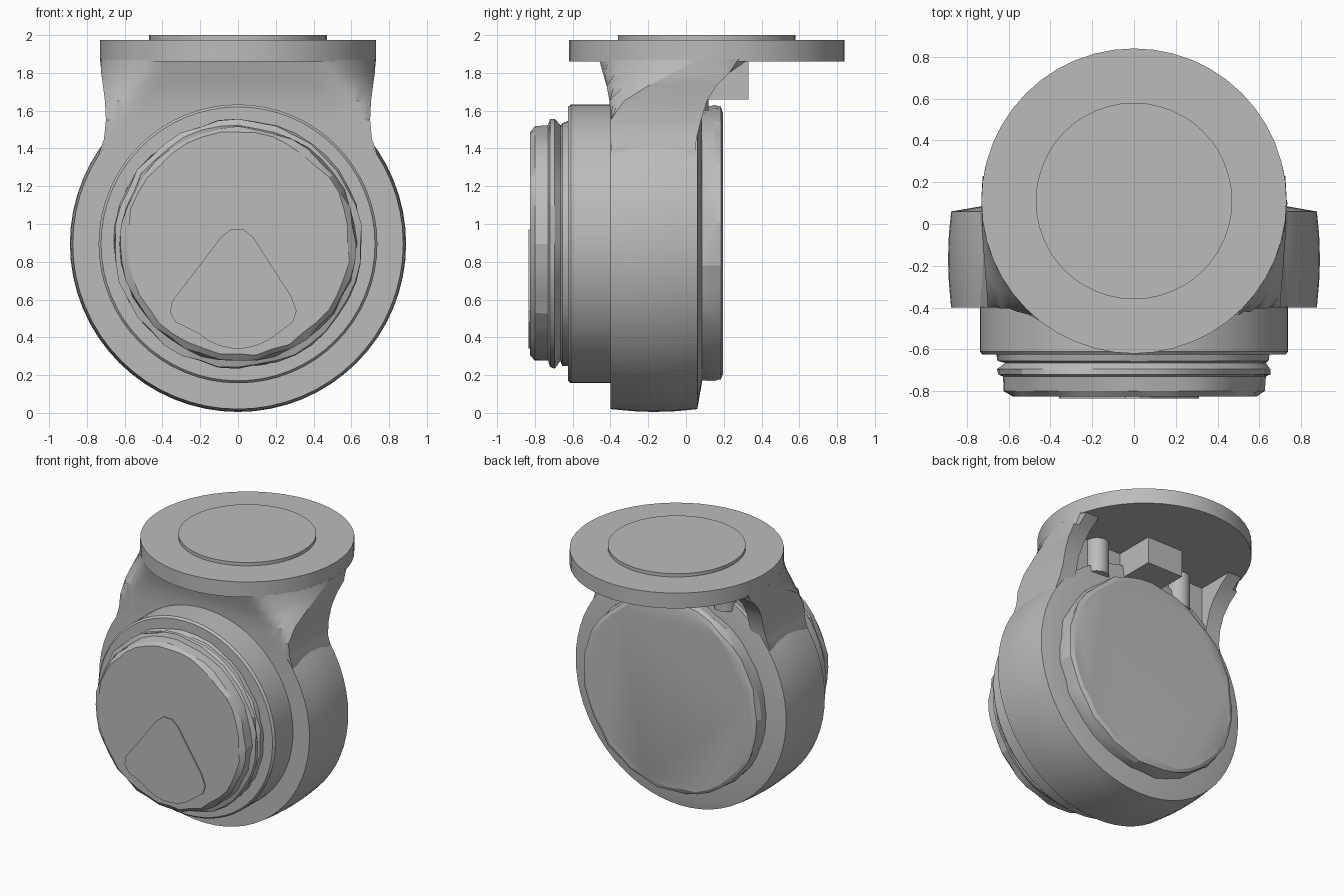
import bpy, bmesh, math, random
from mathutils import Vector

random.seed(4)
cube = bpy.data.objects.get("Cube")
if cube:
    bpy.data.objects.remove(cube, do_unlink=True)

grey = bpy.data.materials.new("neutral grey")
grey.use_nodes = True
grey.diffuse_color = (0.5, 0.5, 0.5, 1)
grey.node_tree.nodes["Principled BSDF"].inputs["Base Color"].default_value = (0.5, 0.5, 0.5, 1)


def finish(name, bm, smooth=30):
    """Turn a bmesh into a shaded object."""
    bmesh.ops.recalc_face_normals(bm, faces=bm.faces)
    mesh = bpy.data.meshes.new(name)
    bm.to_mesh(mesh)
    bm.free()
    mesh.materials.append(grey)
    ob = bpy.data.objects.new(name, mesh)
    bpy.context.collection.objects.link(ob)
    if smooth:
        bpy.ops.object.select_all(action="DESELECT")
        ob.select_set(True)
        bpy.context.view_layer.objects.active = ob
        bpy.ops.object.shade_smooth_by_angle(angle=math.radians(smooth))
    return ob


def loft(name, sections, smooth=30):
    """Join closed sections of equal length and cap both ends."""
    bm = bmesh.new()
    rings = [[bm.verts.new(p) for p in s] for s in sections]
    n = len(rings[0])
    for a, b in zip(rings, rings[1:]):
        for i in range(n):
            j = (i + 1) % n
            bm.faces.new((a[i], a[j], b[j], b[i]))
    bm.faces.new(rings[0])
    bm.faces.new(rings[-1])
    return finish(name, bm, smooth)


def drum(name, profile, cz=0.895, sides=64, rough=0.0, smooth=30):
    """Turn (y, radius) pairs around a front-to-back axis."""
    sections = []
    for y, r in profile:
        ring = []
        for i in range(sides):
            a = math.tau * i / sides
            q = r + random.uniform(-rough, rough)
            ring.append((q * math.cos(a), y, cz + q * math.sin(a)))
        sections.append(ring)
    return loft(name, sections, smooth)


def post(name, x, y, r, z0, z1, sides=48):
    """Upright cylinder."""
    circle = [(x + r * math.cos(math.tau * i / sides),
               y + r * math.sin(math.tau * i / sides)) for i in range(sides)]
    return loft(name, [[(px, py, z) for px, py in circle] for z in (z0, z1)])


def box(name, lo, hi):
    (x0, y0, z0), (x1, y1, z1) = lo, hi
    base = [(x0, y0), (x1, y0), (x1, y1), (x0, y1)]
    return loft(name, [[(x, y, z) for x, y in base] for z in (z0, z1)], 0)


# Mounting flange and raised disc
post("flange", 0, 0.11, 0.73, 1.86, 1.975)
post("flange_disc", 0, 0.11, 0.47, 1.97, 2.0)

# Neck: each level is a rectangle clipped by a circle under the flange
levels = [  # z, half width, front, back, circle radius
    (1.1, 0.72, -0.39, 0.05, 1.1),
    (1.38, 0.735, -0.395, 0.05, 1.0),
    (1.45, 0.71, -0.40, 0.055, 0.93),
    (1.55, 0.70, -0.40, 0.08, 0.88),
    (1.65, 0.705, -0.405, 0.11, 0.83),
    (1.73, 0.715, -0.42, 0.16, 0.78),
    (1.80, 0.725, -0.44, 0.23, 0.745),
    (1.87, 0.73, -0.46, 0.33, 0.73),
]
neck_sections = []
for z, w, front, back, r in levels:
    steps = 28
    xs = [w * 0.999 * math.sin(math.pi * (i / steps - 0.5)) for i in range(steps + 1)]
    arc = [math.sqrt(max(r * r - x * x, 0)) for x in xs]
    near = [(x, max(front, 0.11 - h), z) for x, h in zip(xs, arc)]
    far = [(x, max(min(back, 0.11 + h), 0.112 - h), z) for x, h in zip(xs, arc)]
    neck_sections.append(near + far[::-1])
neck = loft("neck", neck_sections, 35)

# Hollow at the back of the neck
cutter = box("hollow_cutter", (-0.58, 0.03, 1.0), (0.58, 0.6, 1.95))
cutter.hide_render = True
cut = neck.modifiers.new("hollow", "BOOLEAN")
cut.operation = "DIFFERENCE"
cut.solver = "EXACT"
cut.object = cutter
bpy.context.view_layer.objects.active = neck
bpy.ops.object.modifier_apply(modifier=cut.name)
bpy.data.objects.remove(cutter, do_unlink=True)

# Block and ribs inside the hollow
box("stop_block", (-0.15, 0.02, 1.66), (0.15, 0.33, 1.87))
for side, x in (("left", 0.36), ("right", -0.36)):
    post(side + "_rib", x, 0.04, 0.08, 1.6, 1.87, 16)

# Housing ring, slightly bulged
drum("housing_ring", [(-0.40, 0.70), (-0.40, 0.875), (-0.28, 0.886), (-0.17, 0.89),
                      (-0.05, 0.886), (0.06, 0.875), (0.085, 0.73), (0.085, 0.6)])

# Front drum
drum("front_drum", [(-0.30, 0.738), (-0.61, 0.738), (-0.625, 0.725), (-0.625, 0.5)])

# Rough-edged bezel with a groove
drum("bezel", [(-0.60, 0.655), (-0.655, 0.645), (-0.665, 0.625), (-0.695, 0.655),
               (-0.72, 0.655), (-0.73, 0.625), (-0.80, 0.618), (-0.825, 0.59)],
     sides=40, rough=0.01, smooth=20)

# Rounded wedge plate on the bezel face
wedge = [(-0.04, 0.97), (-0.09, 0.93), (-0.35, 0.59), (-0.36, 0.53), (-0.33, 0.48)]
wedge += [(0.33 * math.sin(t / 10), 0.69 - 0.35 * math.cos(t / 10)) for t in range(-7, 8, 2)]
wedge += [(0.29, 0.48), (0.31, 0.54), (0.28, 0.62), (0.08, 0.93), (0.03, 0.97)]
loft("wedge_plate", [[(x, y, z) for x, z in wedge] for y in (-0.826, -0.834)], 0)

# Rear cap with a chipped rim
drum("rear_cap", [(0.03, 0.725), (0.10, 0.725), (0.15, 0.725), (0.185, 0.718), (0.197, 0.69)],
     sides=40, rough=0.012, smooth=20)
